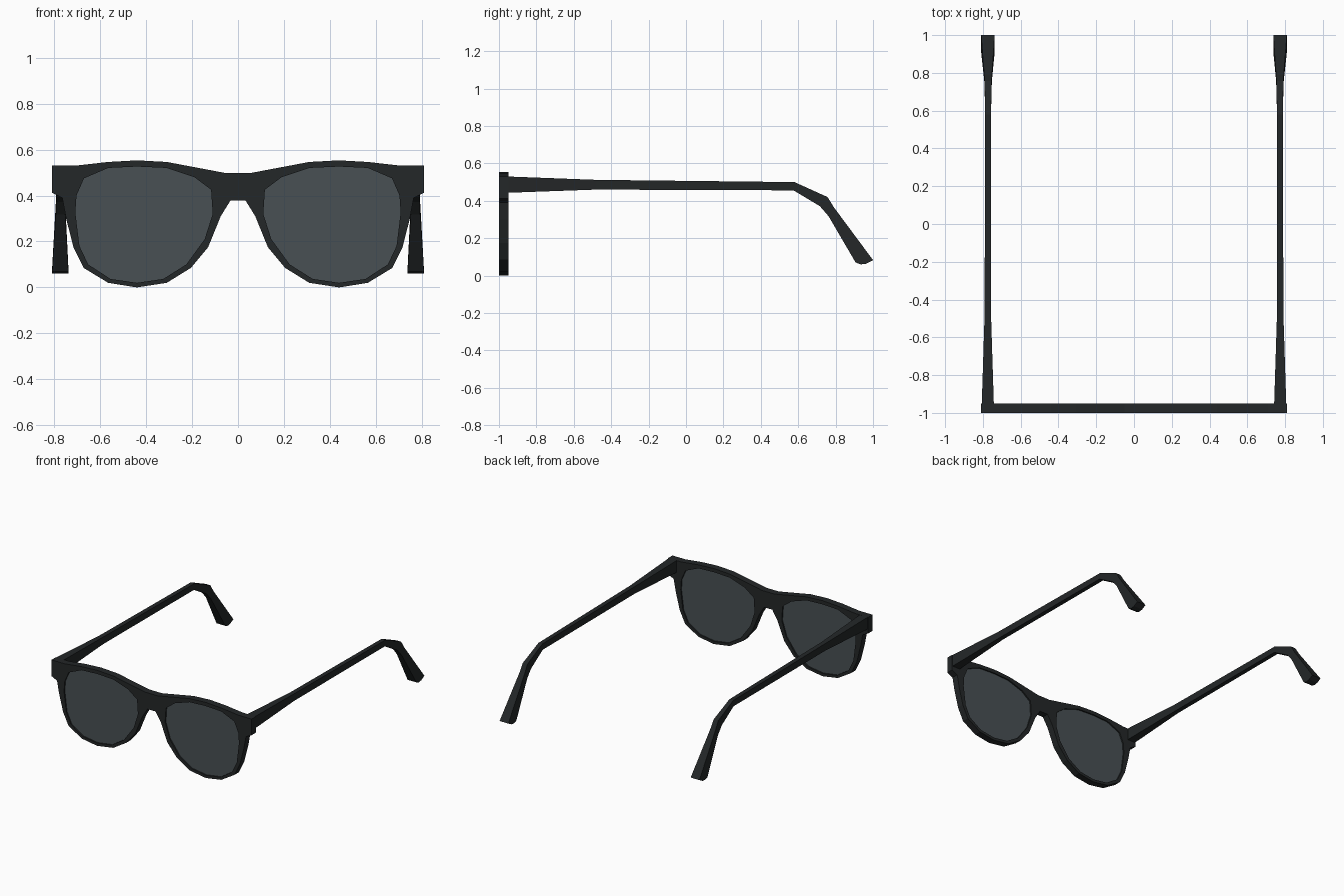
import bpy, bmesh
from math import pi

if "Cube" in bpy.data.objects:
    bpy.data.objects.remove(bpy.data.objects["Cube"])


def material(name, color):
    m = bpy.data.materials.new(name)
    m.diffuse_color = color
    m.use_nodes = True
    m.node_tree.nodes["Principled BSDF"].inputs["Base Color"].default_value = m.diffuse_color
    return m


black = material("black_plastic", (0.017, 0.02, 0.021, 1))
smoke = material("smoked_lens", (0.065, 0.08, 0.087, 0.87))


def plate(name, loops, y, half_depth, mat):
    """Flat extruded plate from closed xz loops; inner loops become holes."""
    cu = bpy.data.curves.new(name, 'CURVE')
    cu.dimensions = '2D'
    cu.fill_mode = 'BOTH'
    cu.extrude = half_depth
    for pts in loops:
        s = cu.splines.new('POLY')
        s.points.add(len(pts) - 1)
        for p, (x, z) in zip(s.points, pts):
            p.co = (x, z, 0, 1)
        s.use_cyclic_u = True
    ob = bpy.data.objects.new(name, cu)
    bpy.context.collection.objects.link(ob)
    ob.location.y = y
    ob.rotation_euler.x = pi / 2
    bpy.ops.object.select_all(action='DESELECT')
    ob.select_set(True)
    bpy.context.view_layer.objects.active = ob
    bpy.ops.object.convert(target='MESH')
    ob.data.materials.clear()
    ob.data.materials.append(mat)
    for p in ob.data.polygons:
        p.use_smooth = False
    return ob


def mirrored(pts):
    return [(-x, z) for x, z in reversed(pts)]


# Half outline of the front, from bridge top around the rim to bridge underside
outline = [(0.05, 0.497), (0.31, 0.546), (0.44, 0.553), (0.565, 0.546),
           (0.706, 0.53), (0.81, 0.53), (0.81, 0.412), (0.765, 0.39),
           (0.748, 0.30), (0.716, 0.175), (0.672, 0.085), (0.565, 0.02),
           (0.44, 0.0), (0.31, 0.02), (0.205, 0.085), (0.13, 0.175),
           (0.075, 0.31), (0.033, 0.378)]
lens = [(0.44, 0.526), (0.565, 0.52), (0.67, 0.475), (0.703, 0.40),
        (0.708, 0.325), (0.69, 0.18), (0.652, 0.10), (0.555, 0.037),
        (0.44, 0.02), (0.325, 0.037), (0.225, 0.10), (0.145, 0.21),
        (0.11, 0.32), (0.117, 0.425), (0.19, 0.48), (0.31, 0.52)]

plate("front_frame", [outline + mirrored(outline), lens, mirrored(lens)],
      -0.975, 0.025, black)
plate("right_lens", [lens], -0.975, 0.015, smoke)
plate("left_lens", [mirrored(lens)], -0.975, 0.015, smoke)

# Temple stations: top (y, z), bottom (y, z), inner x, outer x
stations = [((-0.955, 0.53), (-0.955, 0.443), 0.742, 0.806),
            ((-0.48, 0.512), (-0.48, 0.46), 0.757, 0.791),
            ((0.58, 0.50), (0.575, 0.456), 0.757, 0.788),
            ((0.757, 0.42), (0.715, 0.372), 0.754, 0.791),
            ((0.79, 0.366), (0.762, 0.318), 0.752, 0.793),
            ((1.0, 0.083), (0.907, 0.07), 0.738, 0.809)]


def temple(name, side):
    bm = bmesh.new()
    rings = [[bm.verts.new((side * x, y, z)) for x, (y, z) in
              ((xi, top), (xo, top), (xo, bot), (xi, bot))]
             for top, bot, xi, xo in stations]
    for a, b in zip(rings, rings[1:]):
        for i in range(4):
            j = (i + 1) % 4
            bm.faces.new((a[i], a[j], b[j], b[i]))
    bm.faces.new(rings[0])
    # Blunt ear tip with a rounded end
    end = rings[-1]
    xi, xo = stations[-1][2:]
    tip = [[bm.verts.new((side * x, y, z)) for x in (xi, xo)]
           for y, z in ((0.965, 0.064), (0.935, 0.06))]
    rows = [end[:2]] + tip + [[end[3], end[2]]]
    for a, b in zip(rows, rows[1:]):
        bm.faces.new((a[0], a[1], b[1], b[0]))
    for k in (0, 1):
        bm.faces.new([r[k] for r in rows])
    bmesh.ops.recalc_face_normals(bm, faces=bm.faces)
    me = bpy.data.meshes.new(name)
    bm.to_mesh(me)
    bm.free()
    me.materials.append(black)
    bpy.context.collection.objects.link(bpy.data.objects.new(name, me))


temple("right_temple", 1)
temple("left_temple", -1)
